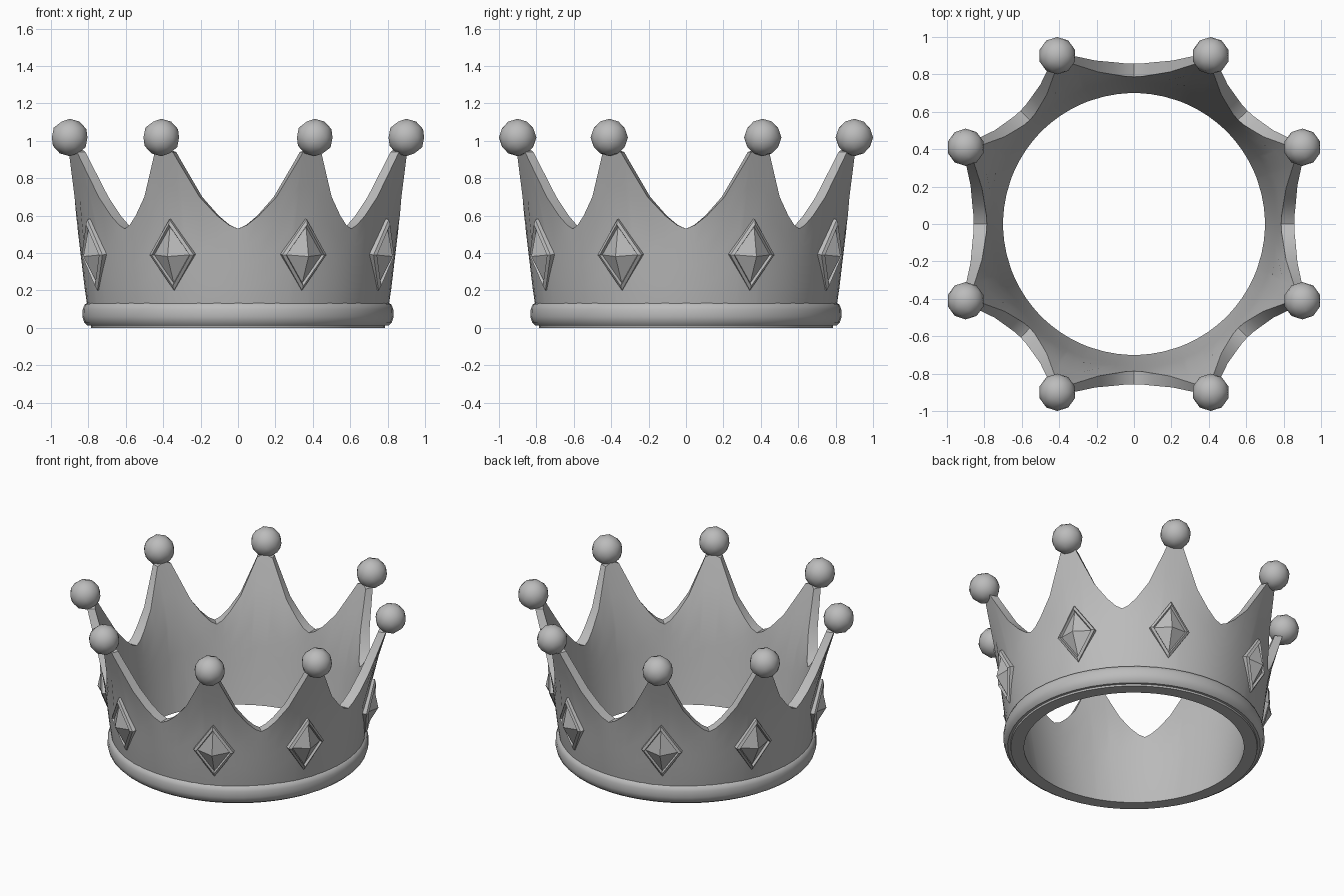
import bpy, bmesh, math
from mathutils import Vector

cube = bpy.data.objects.get("Cube")
if cube:
    bpy.data.objects.remove(cube, do_unlink=True)

grey = bpy.data.materials.new("plain grey")
grey.use_nodes = True
grey.diffuse_color = (0.5, 0.5, 0.5, 1)
grey.node_tree.nodes["Principled BSDF"].inputs["Base Color"].default_value = (0.5, 0.5, 0.5, 1)

SPIKE = 24.5  # angle of the first spike; the others mirror it
SPIKE_ANGLES = [q + s for q in (0, 90, 180, 270) for s in (-SPIKE, SPIKE)]


def make_object(name, bm, smooth_angle):
    bmesh.ops.recalc_face_normals(bm, faces=bm.faces)
    mesh = bpy.data.meshes.new(name)
    bm.to_mesh(mesh)
    bm.free()
    obj = bpy.data.objects.new(name, mesh)
    bpy.context.collection.objects.link(obj)
    mesh.materials.append(grey)
    bpy.ops.object.select_all(action='DESELECT')
    obj.select_set(True)
    bpy.context.view_layer.objects.active = obj
    if smooth_angle:
        bpy.ops.object.shade_smooth_by_angle(angle=math.radians(smooth_angle))
    return obj


def lerp(points, x):
    for (x0, y0), (x1, y1) in zip(points, points[1:]):
        if x <= x1:
            return y0 + (y1 - y0) * (x - x0) / (x1 - x0)
    return points[-1][1]


def polar(angle, radius, z):
    a = math.radians(angle)
    return Vector((radius * math.cos(a), radius * math.sin(a), z))


def bridge_loops(bm, loops):
    """Closed ring of closed cross-sections."""
    for a, b in zip(loops, loops[1:] + loops[:1]):
        for i in range(len(a)):
            j = (i + 1) % len(a)
            bm.faces.new((a[i], a[j], b[j], b[i]))


# Flared wall, cut into eight curved spikes
OUTER = [(0, 0.785), (0.13, 0.81), (0.55, 0.86), (0.75, 0.91), (0.96, 0.975)]
INNER = [(0, 0.70), (0.13, 0.725), (0.55, 0.79), (0.75, 0.85), (0.96, 0.925)]
EDGE = [(0, 0.96), (0.14, 0.94), (0.2, 0.89), (0.46, 0.70), (0.7, 0.6), (0.87, 0.55), (1, 0.53)]
ROWS = (0, 0.15, 0.4, 0.6, 0.8, 1)

columns = []
for quarter in (0, 90, 180, 270):
    # wide gap side, narrow gap side, mirrored about each quarter line
    wide = [(SPIKE * (1 - t), h) for t, h in reversed(EDGE)]
    narrow = [(SPIKE + (45 - SPIKE) * t, h) for t, h in EDGE[1:]]
    half = wide + narrow
    columns += [(quarter - a, h) for a, h in reversed(half[1:-1])]
    columns += [(quarter + a, h) for a, h in half]

bm = bmesh.new()
loops = []
for angle, height in columns:
    outside = [polar(angle, lerp(OUTER, height * f), height * f) for f in ROWS]
    inside = [polar(angle, lerp(INNER, height * f), height * f) for f in reversed(ROWS)]
    loops.append([bm.verts.new(p) for p in outside + inside])
bridge_loops(bm, loops)
make_object("crown_wall", bm, 35)

# Rounded band around the foot
BAND = [(0.75, 0.012), (0.805, 0.012), (0.823, 0.03), (0.832, 0.06),
        (0.83, 0.1), (0.82, 0.125), (0.8, 0.137), (0.75, 0.137)]
bm = bmesh.new()
bridge_loops(bm, [[bm.verts.new(polar(k * 7.5, r, z)) for r, z in BAND] for k in range(48)])
make_object("base_band", bm, 40)


# Faceted diamond jewel in a raised bezel
def add_jewel(angle, index):
    out = polar(angle, 1, 0)
    side = Vector((-out.y, out.x, 0))
    up = (Vector((0, 0, 1)) + out * 0.16).normalized()
    normal = side.cross(up).normalized()
    centre = polar(angle, 0.838, 0.393)
    bm = bmesh.new()

    def diamond(width, height, depth):
        corners = (side * width, up * height, side * -width, up * -height)
        return [bm.verts.new(centre + c + normal * depth) for c in corners]

    rings = [diamond(0.13, 0.192, -0.03), diamond(0.13, 0.192, 0.018),
             diamond(0.112, 0.166, 0.03), diamond(0.103, 0.152, 0.015)]
    for a, b in zip(rings, rings[1:]):
        for i in range(4):
            j = (i + 1) % 4
            bm.faces.new((a[i], a[j], b[j], b[i]))
    bm.faces.new(rings[0])
    apex = bm.verts.new(centre + normal * 0.072)
    for i in range(4):
        bm.faces.new((rings[-1][i], rings[-1][(i + 1) % 4], apex))
    make_object(f"jewel_{index}", bm, 0)


# Ball on each spike, jewel below it
for index, angle in enumerate(SPIKE_ANGLES, 1):
    bm = bmesh.new()
    bmesh.ops.create_icosphere(bm, subdivisions=2, radius=0.1)
    bmesh.ops.translate(bm, verts=bm.verts, vec=polar(angle, 0.989, 1.018))
    make_object(f"spike_ball_{index}", bm, 60)
    add_jewel(angle, index)
